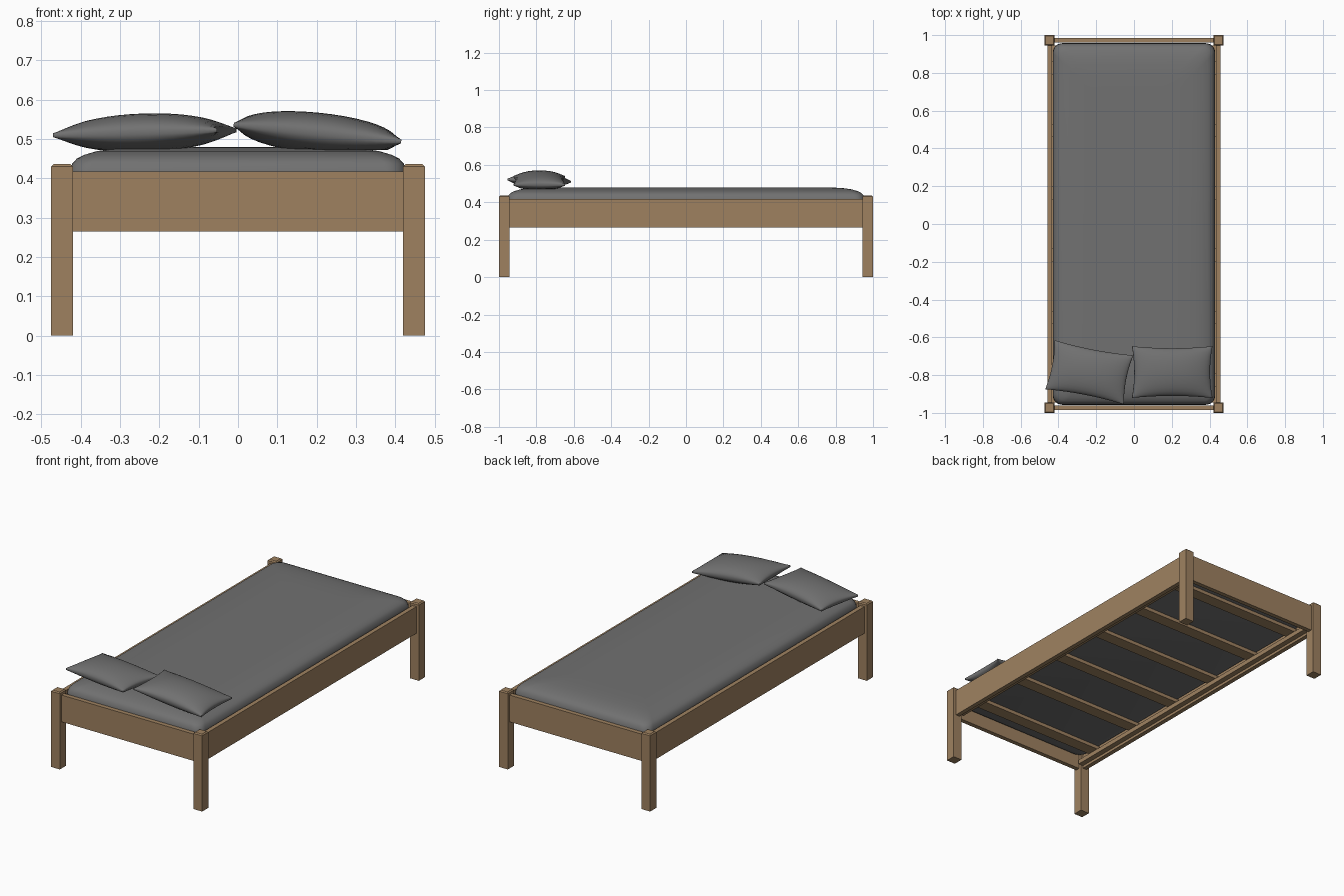
import bpy, bmesh, math
from mathutils import Matrix, Vector

if "Cube" in bpy.data.objects:
    bpy.data.objects.remove(bpy.data.objects["Cube"])


def material(name, rgb):
    m = bpy.data.materials.new(name)
    m.diffuse_color = (*rgb, 1)
    m.use_nodes = True
    m.node_tree.nodes["Principled BSDF"].inputs["Base Color"].default_value = m.diffuse_color
    return m


WOOD = material("oak wood", (0.345, 0.222, 0.118))
GREY = material("grey fabric", (0.165, 0.165, 0.165))


def finish(bm, name, mat, smooth=False):
    bmesh.ops.recalc_face_normals(bm, faces=bm.faces)
    me = bpy.data.meshes.new(name)
    bm.to_mesh(me)
    bm.free()
    me.materials.append(mat)
    ob = bpy.data.objects.new(name, me)
    bpy.context.collection.objects.link(ob)
    if smooth:
        for p in me.polygons:
            p.use_smooth = True
    return ob


def box(name, x, y, z, top_bevel=0):
    """Wooden box from (min, max) ranges, optionally with chamfered top edges."""
    bm = bmesh.new()
    bmesh.ops.create_cube(bm, size=1)
    for v in bm.verts:
        v.co = [r[0] if c < 0 else r[1] for c, r in zip(v.co, (x, y, z))]
    if top_bevel:
        edges = [e for e in bm.edges if all(v.co.z > z[1] - 1e-4 for v in e.verts)]
        bmesh.ops.bevel(bm, geom=edges, offset=top_bevel, segments=1, affect='EDGES')
    return finish(bm, name, WOOD)


def span(a, b, s):
    return (a, b) if s > 0 else (-b, -a)


# Corner posts
for sx, side in ((-1, "left"), (1, "right")):
    for sy, end in ((-1, "front"), (1, "back")):
        box(f"{end}_{side}_post", span(0.42, 0.475, sx), span(0.945, 1.0, sy),
            (0, 0.436), 0.006)

# Side rails with the ledgers that carry the slats
for s, side in ((-1, "left"), (1, "right")):
    box(f"{side}_rail", span(0.434, 0.459, s), (-0.945, 0.945), (0.265, 0.417))
    box(f"{side}_ledger", span(0.404, 0.434, s), (-0.945, 0.945), (0.28, 0.305))

# End rails
for s, end in ((-1, "front"), (1, "back")):
    box(f"{end}_rail", (-0.42, 0.42), span(0.96, 0.985, s), (0.265, 0.417))

# Slats
for i in range(6):
    y = (i - 2.5) * 0.33
    box(f"slat_{i + 1}", (-0.434, 0.434), (y - 0.035, y + 0.035), (0.305, 0.325))


# Mattress: stacked rounded-rectangle loops, bridged and capped
def rounded_loop(hx, hy, r, n=6):
    pts = []
    for k, (cx, cy) in enumerate(((1, 1), (-1, 1), (-1, -1), (1, -1))):
        for i in range(n + 1):
            a = math.pi / 2 * (k + i / n)
            pts.append((cx * (hx - r) + r * math.cos(a), cy * (hy - r) + r * math.sin(a)))
    return pts


bm = bmesh.new()
profile = [(0.03, 0.325), (0.01, 0.332), (0.002, 0.35), (0.0, 0.38), (0.002, 0.415),
           (0.008, 0.437), (0.02, 0.45), (0.04, 0.46), (0.07, 0.469), (0.11, 0.475),
           (0.17, 0.479), (0.25, 0.48)]
rings = []
for inset, z in profile:
    loop = rounded_loop(0.43 - inset, 0.957 - inset, 0.05)
    rings.append([bm.verts.new((x, y, z)) for x, y in loop])
for a, b in zip(rings, rings[1:]):
    for i in range(len(a)):
        j = (i + 1) % len(a)
        bm.faces.new((a[i], a[j], b[j], b[i]))
bm.faces.new(rings[0])
bm.faces.new(rings[-1])
finish(bm, "mattress", GREY, True)


# Pillows: two puffed grids joined by a thin seam, pinched towards the corners
def pillow(name, centre, hx, hy, half, turn, tilt):
    nx, ny = 20, 14
    bm = bmesh.new()
    place = (Matrix.Translation(centre) @ Matrix.Rotation(turn, 4, 'Z')
             @ Matrix.Rotation(tilt, 4, 'Y'))
    grids = []
    for s in (1, -1):
        grid = []
        for i in range(nx + 1):
            u = -math.cos(math.pi * i / nx)
            row = []
            for j in range(ny + 1):
                v = -math.cos(math.pi * j / ny)
                puff = ((1 - u * u) * (1 - v * v)) ** 0.55
                co = place @ Vector((hx * u * (1 - 0.06 * (1 - v * v) * u * u),
                                     hy * v * (1 - 0.08 * (1 - u * u) * v * v),
                                     s * (0.005 + half * puff)))
                co.z = max(co.z, 0.472)  # rests flat on the mattress
                row.append(bm.verts.new(co))
            grid.append(row)
        for i in range(nx):
            for j in range(ny):
                bm.faces.new((grid[i][j], grid[i + 1][j],
                              grid[i + 1][j + 1], grid[i][j + 1]))
        grids.append(grid)
    rim = ([(i, 0) for i in range(nx)] + [(nx, j) for j in range(ny)]
           + [(i, ny) for i in range(nx, 0, -1)] + [(0, j) for j in range(ny, 0, -1)])
    t, b = grids
    for (i, j), (k, l) in zip(rim, rim[1:] + rim[:1]):
        bm.faces.new((t[i][j], t[k][l], b[k][l], b[i][j]))
    finish(bm, name, GREY, True)


pillow("left_pillow", (-0.237, -0.785, 0.516), 0.212, 0.132, 0.044, -0.19, -0.03)
pillow("right_pillow", (0.202, -0.784, 0.515), 0.214, 0.137, 0.047, 0.0, 0.10)
